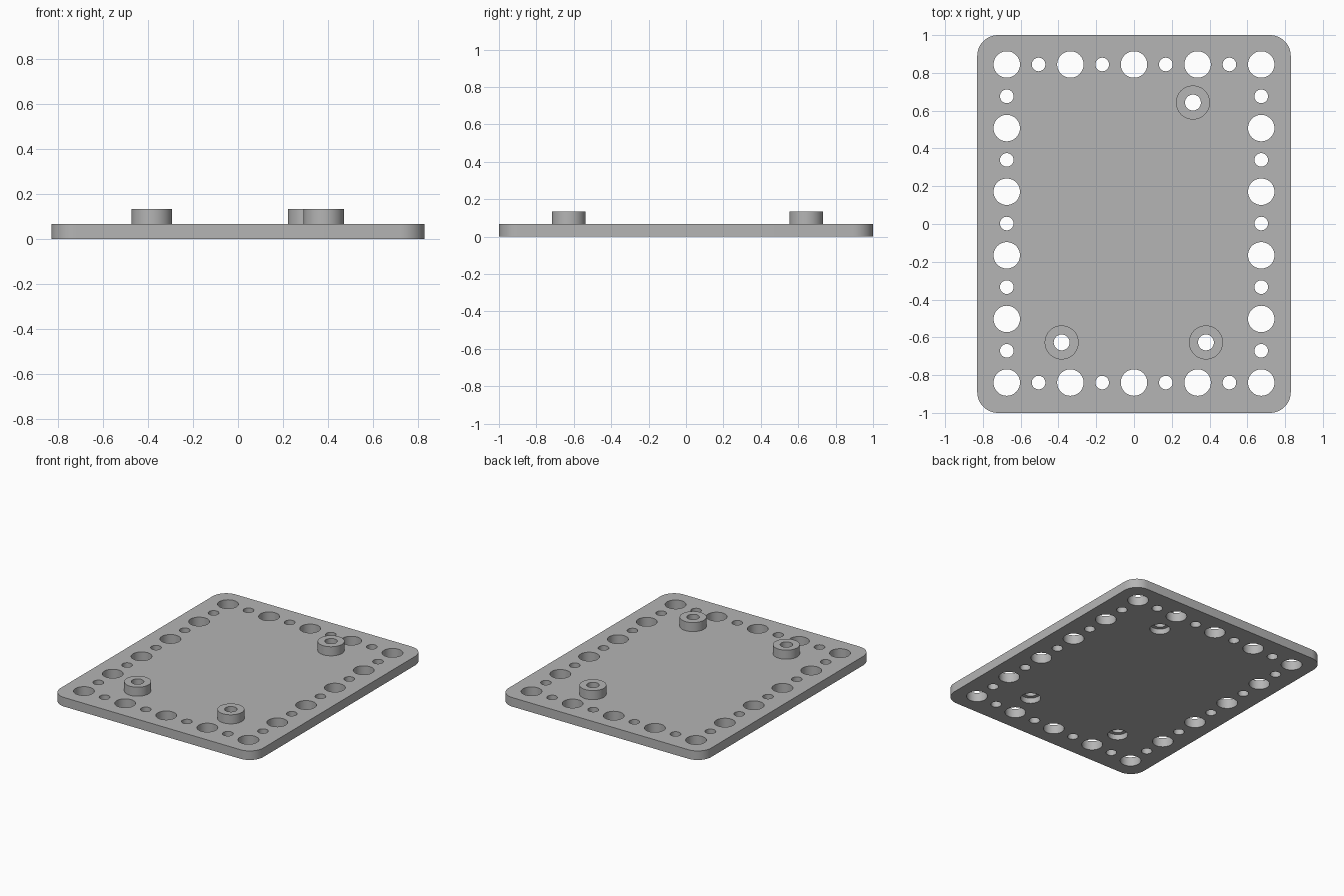
import bpy, bmesh, math

old = bpy.data.objects.get("Cube")
if old:
    bpy.data.objects.remove(old, do_unlink=True)

HALF_X, HALF_Y, THICK, CORNER = 0.83, 1.0, 0.067, 0.11
BOSS_TOP, BOSS_R, BORE_R, RECESS_R, RECESS_DEPTH = 0.134, 0.09, 0.042, 0.068, 0.04
LARGE_R, SMALL_R, PITCH, MID_Y = 0.07, 0.036, 0.1684, 0.0025
BOSSES = [(0.312, 0.643), (-0.383, -0.627), (0.381, -0.627)]

grey = bpy.data.materials.new("grey plastic")
grey.use_nodes = True
grey.diffuse_color = (0.46, 0.46, 0.46, 1)
grey.node_tree.nodes["Principled BSDF"].inputs["Base Color"].default_value = grey.diffuse_color


def circle(x, y, r, sides=48):
    return [(x + r * math.cos(2 * math.pi * i / sides),
             y + r * math.sin(2 * math.pi * i / sides)) for i in range(sides)]


def prisms(name, outlines, z0, z1):
    """One object holding an upright prism for each closed outline."""
    bm = bmesh.new()
    for outline in outlines:
        face = bm.faces.new([bm.verts.new((x, y, z0)) for x, y in outline])
        new = bmesh.ops.extrude_face_region(bm, geom=[face], use_keep_orig=True)["geom"]
        verts = [g for g in new if isinstance(g, bmesh.types.BMVert)]
        bmesh.ops.translate(bm, verts=verts, vec=(0, 0, z1 - z0))
    bmesh.ops.recalc_face_normals(bm, faces=bm.faces)
    mesh = bpy.data.meshes.new(name)
    bm.to_mesh(mesh)
    bm.free()
    mesh.materials.append(grey)
    obj = bpy.data.objects.new(name, mesh)
    bpy.context.scene.collection.objects.link(obj)
    return obj


# Rounded rectangular plate
outline = []
for quarter, (sx, sy) in enumerate([(1, 1), (-1, 1), (-1, -1), (1, -1)]):
    for i in range(13):
        a = (quarter + i / 12) * math.pi / 2
        outline.append((sx * (HALF_X - CORNER) + CORNER * math.cos(a),
                        sy * (HALF_Y - CORNER) + CORNER * math.sin(a)))
plate = prisms("mounting_plate", [outline], 0, THICK)

# Alternating large and small holes around the border
holes = []
for i in range(-4, 5):
    for j in range(-5, 6):
        if abs(i) == 4 or abs(j) == 5:
            large = i % 2 == 0 if abs(j) == 5 else j % 2 == 1
            holes.append(circle(i * PITCH, MID_Y + j * PITCH, LARGE_R if large else SMALL_R))

# Standoffs, their bores and the recesses underneath
holes += [circle(x, y, BORE_R) for x, y in BOSSES]
tools = [
    (prisms("standoffs", [circle(x, y, BOSS_R) for x, y in BOSSES], THICK / 2, BOSS_TOP), "UNION"),
    (prisms("hole_cutter", holes, -0.1, 0.3), "DIFFERENCE"),
    (prisms("recess_cutter", [circle(x, y, RECESS_R) for x, y in BOSSES], -0.1, RECESS_DEPTH),
     "DIFFERENCE"),
]
for tool, operation in tools:
    mod = plate.modifiers.new(tool.name, "BOOLEAN")
    mod.object, mod.operation, mod.solver = tool, operation, "EXACT"
    tool.hide_render = True

# Bake the cuts and drop the helpers
bpy.context.view_layer.update()
result = bpy.data.meshes.new_from_object(
    plate.evaluated_get(bpy.context.evaluated_depsgraph_get()))
plate.modifiers.clear()
plate.data = result
for tool, _ in tools:
    bpy.data.objects.remove(tool, do_unlink=True)

# Smooth round walls with sharp rims
result.shade_smooth()
result.set_sharp_from_angle(angle=math.radians(30))
